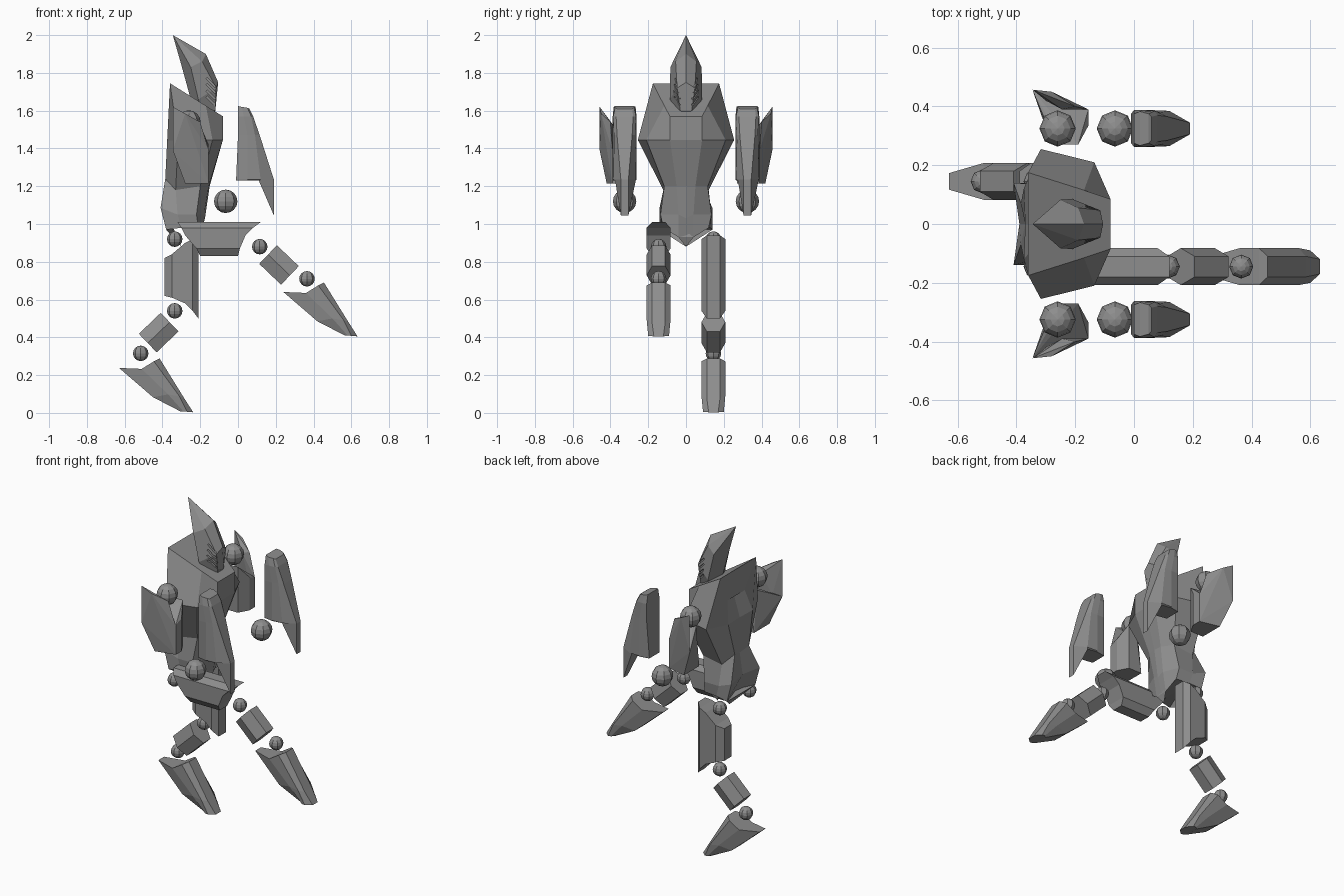
import bpy, bmesh, math
from mathutils import Matrix, Vector

if "Cube" in bpy.data.objects:
    bpy.data.objects.remove(bpy.data.objects["Cube"])

grey = bpy.data.materials.new("armour grey")
grey.diffuse_color = (0.27, 0.27, 0.27, 1)
grey.use_nodes = True
grey.node_tree.nodes["Principled BSDF"].inputs["Base Color"].default_value = grey.diffuse_color


def finish(name, bm):
    bmesh.ops.remove_doubles(bm, verts=bm.verts[:], dist=0.0005)
    bmesh.ops.recalc_face_normals(bm, faces=bm.faces[:])
    me = bpy.data.meshes.new(name)
    bm.to_mesh(me)
    bm.free()
    me.materials.append(grey)
    ob = bpy.data.objects.new(name, me)
    bpy.context.collection.objects.link(ob)
    return ob


def loft(name, rings, yc=0.0):
    """Rings of (x, half width, z) from back to front, mirrored about y = yc."""
    bm = bmesh.new()
    n = len(rings[0])
    grid = []
    for ring in rings:
        left = [bm.verts.new((x, yc + w, z)) for x, w, z in ring]
        right = [bm.verts.new((x, yc - w, z)) for x, w, z in ring]
        grid.append(left + right[::-1])
    for a, b in zip(grid, grid[1:]):
        for i in range(2 * n):
            j = (i + 1) % (2 * n)
            bm.faces.new((a[i], a[j], b[j], b[i]))
    for g in (grid[0], grid[-1]):
        for i in range(n - 1):
            bm.faces.new((g[i], g[i + 1], g[2 * n - 2 - i], g[2 * n - 1 - i]))
    bmesh.ops.dissolve_degenerate(bm, dist=0.0005, edges=bm.edges[:])
    return finish(name, bm)


def hull(name, pts):
    bm = bmesh.new()
    for p in pts:
        bm.verts.new(p)
    bmesh.ops.convex_hull(bm, input=bm.verts[:])
    bmesh.ops.dissolve_limit(bm, angle_limit=0.02, verts=bm.verts[:], edges=bm.edges[:])
    return finish(name, bm)


def ball(name, pos, r):
    bm = bmesh.new()
    bmesh.ops.create_uvsphere(bm, u_segments=8, v_segments=8, radius=r,
                              matrix=Matrix.Translation(pos))
    return finish(name, bm)


# Torso: shoulder spikes, broad chest, narrow waist, flared hips, pointed crotch
loft("torso", [
    [(-.33, 0, 1.57), (-.345, .085, 1.57), (-.36, .175, 1.745),
     (-.17, .115, 1.626), (-.08, .085, 1.57), (-.08, 0, 1.57)],
    [(-.37, 0, 1.44), (-.375, .12, 1.44), (-.317, .255, 1.445),
     (-.135, .21, 1.445), (-.08, .085, 1.445), (-.08, 0, 1.445)],
    [(-.37, 0, 1.22), (-.385, .07, 1.24), (-.33, .12, 1.18),
     (-.20, .115, 1.20), (-.155, .05, 1.20), (-.15, 0, 1.20)],
    [(-.39, 0, 1.09), (-.41, .14, 1.085), (-.32, .135, 1.05),
     (-.22, .135, 1.05), (-.18, .04, 1.05), (-.175, 0, 1.03)],
    [(-.30, 0, .88), (-.38, .14, .97), (-.30, .13, .98),
     (-.21, .12, .98), (-.20, .04, .93), (-.22, 0, .88)]])

# Head: swept-back crest narrowing to a chin
tip = (-.345, 0, 2.0)
head = loft("head", [
    [tip] * 4,
    [(-.305, 0, 1.86), (-.25, .083, 1.83), (-.19, .055, 1.86), (-.17, 0, 1.90)],
    [(-.25, 0, 1.66), (-.21, .085, 1.66), (-.115, .047, 1.72), (-.105, 0, 1.75)],
    [(-.23, 0, 1.60), (-.19, .05, 1.60), (-.12, .03, 1.60), (-.13, 0, 1.58)]])

# Face vents: slanted slots cut into both cheeks
bm = bmesh.new()
for side in (-1, 1):
    for k in range(4):
        m = (Matrix.Translation((-.143, side * .06, 1.75 - .033 * k))
             @ Matrix.Rotation(math.radians(45), 4, 'Y')
             @ Matrix.Diagonal((.065, .06, .009, 1)))
        bmesh.ops.create_cube(bm, size=1, matrix=m)
cutter = finish("vent_cutter", bm)
cutter.hide_render = True
cutter.hide_set(True)
cut = head.modifiers.new("vents", 'BOOLEAN')
cut.operation = 'DIFFERENCE'
cut.solver = 'EXACT'
cut.object = cutter

# Arms
for side, label in ((1, "left"), (-1, "right")):
    yc = side * .325
    ball(label + "_shoulder_ball", (-.26, yc, 1.54), .062)
    ball(label + "_elbow_ball", (-.065, yc, 1.12), .062)

    def flip(pts):
        return [(x, side * y, z) for x, y, z in pts]

    hull(label + "_upper_arm", flip([
        (-.28, .42, 1.215), (-.155, .39, 1.215), (-.155, .335, 1.215),
        (-.19, .27, 1.215), (-.28, .27, 1.215), (-.155, .39, 1.40),
        (-.155, .335, 1.42), (-.19, .27, 1.50), (-.24, .27, 1.50),
        (-.28, .30, 1.47), (-.345, .455, 1.39)]))
    hull(label + "_shoulder_fin", flip([
        (-.345, .457, 1.62), (-.28, .45, 1.585), (-.20, .40, 1.54),
        (-.245, .39, 1.53), (-.155, .39, 1.39), (-.345, .457, 1.39),
        (-.28, .42, 1.215), (-.155, .39, 1.215), (-.30, .42, 1.40)]))
    # Forearm shield with a blade reaching below its body
    loft(label + "_forearm", [
        [(0, .05, 1.625), (.02, .058, 1.62), (.05, .05, 1.615), (.06, .04, 1.61)],
        [(0, .063, 1.57), (.03, .063, 1.57), (.07, .06, 1.57), (.08, .045, 1.57)],
        [(0, .063, 1.47), (.05, .063, 1.47), (.09, .055, 1.47), (.115, .04, 1.47)],
        [(-.01, .05, 1.235), (.05, .063, 1.235), (.12, .06, 1.235), (.19, .02, 1.235)],
        [(-.01, .05, 1.23), (.05, .06, 1.23), (.11, .05, 1.23), (.19, .02, 1.045)]], yc)

# Thigh ends as (distance along, depth behind the front, half width)
HIP_END = [(.12, .18, .035), (.10, .14, .063), (.04, .07, .063), (.02, .03, .063), (0, 0, .035)]
KNEE_END = [(.32, .18, .035), (.33, .14, .063), (.36, .07, .063), (.40, .03, .063), (.44, 0, .035)]
# Foot rings for the raised right leg; the left one is offset
FOOT = [[(.24, .028, .64), (.36, .063, .635), (.425, .063, .675), (.455, .035, .69)],
        [(.42, .05, .485), (.50, .063, .50), (.56, .063, .49), (.585, .035, .48)],
        [(.565, .04, .41), (.58, .055, .41), (.60, .055, .408), (.633, .025, .405)]]


def shin(name, centre, direction):
    """Six-sided bar along direction in the xz plane."""
    u = Vector(direction).normalized()
    v = Vector((-u.z, 0, u.x))
    c = Vector(centre)
    section = [(-.068, .035), (0, .063), (.068, .035)]
    rings = []
    for t in (-.08, .08):
        ring = []
        for d, w in section:
            p = c + u * t + v * d
            ring.append((p.x, w, p.z))
        rings.append(ring)
    loft(name, rings, centre[1])


legs = {
    "left": dict(y=.145, hip=(-.335, .92), knee=(-.335, .54), ankle=(-.515, .315),
                 thigh=lambda a, d: (-.21 - d, .94 - a),
                 shin=((-.42, .145, .425), (-.12, 0, -.115)), foot=(-.87, -.402)),
    "right": dict(y=-.145, hip=(-.335, .92), knee=(.115, .88), ankle=(.365, .71),
                  thigh=lambda a, d: (a - .32, 1.01 - d),
                  shin=((.217, -.145, .783), (.11, 0, -.105)), foot=(0, 0)),
}
for label, leg in legs.items():
    y = leg["y"]
    for joint in ("hip", "knee", "ankle"):
        x, z = leg[joint]
        ball(label + "_" + joint + "_ball", (x, y, z), .041)
    rings = []
    for end in (HIP_END, KNEE_END):
        ring = []
        for a, d, w in end:
            x, z = leg["thigh"](a, d)
            ring.append((x, w, z))
        rings.append(ring)
    loft(label + "_thigh", rings, y)
    shin(label + "_shin", *leg["shin"])
    dx, dz = leg["foot"]
    loft(label + "_foot", [[(x + dx, w, z + dz) for x, w, z in r] for r in FOOT], y)
